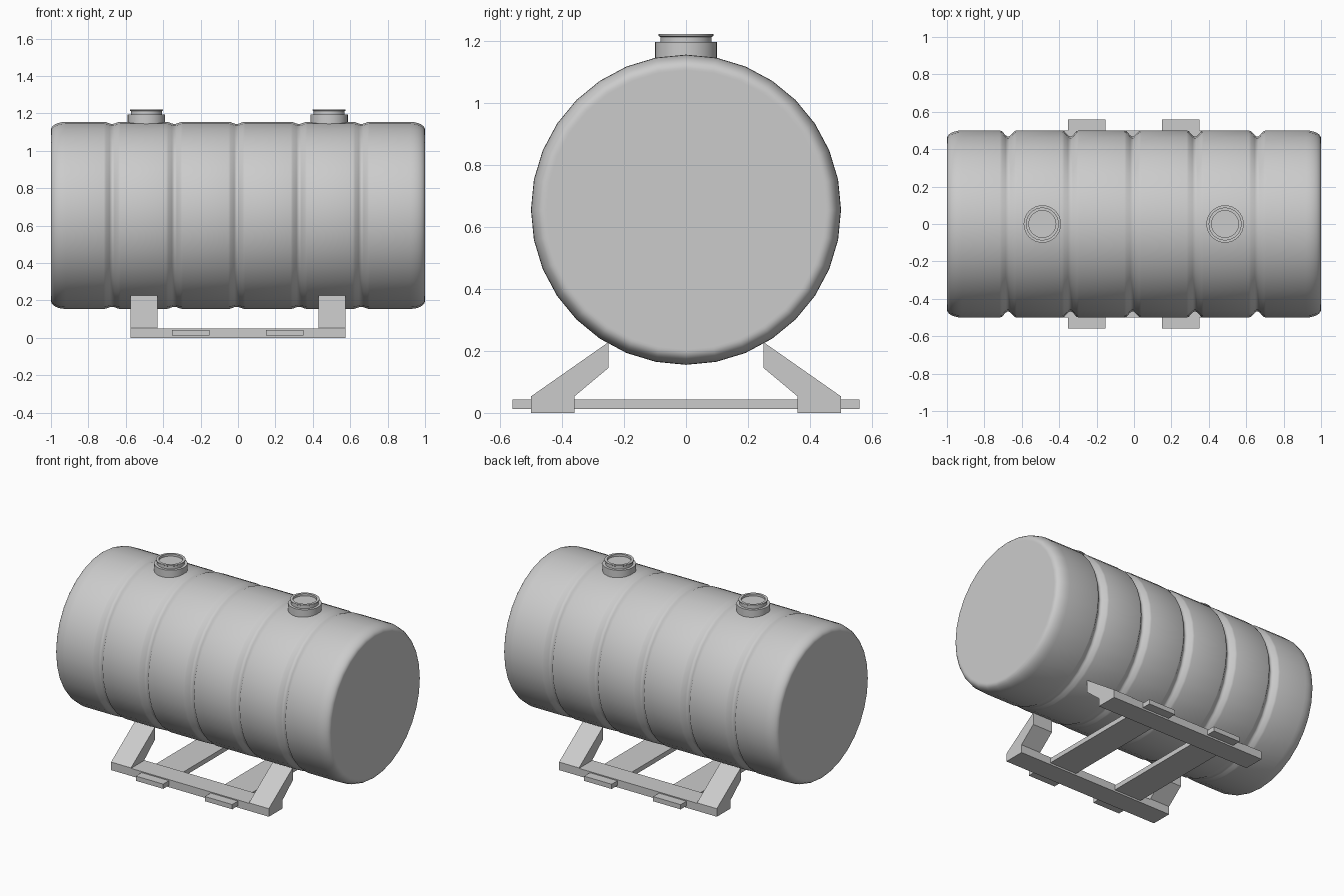
import bpy, bmesh, math

cube = bpy.data.objects.get("Cube")
if cube:
    bpy.data.objects.remove(cube, do_unlink=True)

grey = bpy.data.materials.new("light_grey")
grey.use_nodes = True
grey.diffuse_color = (0.6, 0.6, 0.6, 1)
grey.node_tree.nodes["Principled BSDF"].inputs["Base Color"].default_value = (0.6, 0.6, 0.6, 1)

SIDES = 32
AXIS_Z = 0.655
RADIUS = 0.5


def finish(name, bm, smooth_angle=None):
    bmesh.ops.recalc_face_normals(bm, faces=bm.faces)
    mesh = bpy.data.meshes.new(name)
    bm.to_mesh(mesh)
    bm.free()
    mesh.materials.append(grey)
    obj = bpy.data.objects.new(name, mesh)
    bpy.context.collection.objects.link(obj)
    if smooth_angle:
        bpy.ops.object.select_all(action="DESELECT")
        obj.select_set(True)
        bpy.context.view_layer.objects.active = obj
        bpy.ops.object.shade_smooth_by_angle(angle=math.radians(smooth_angle))
    return obj


def skin(name, rings, point, smooth_angle):
    """Join closed rings of points into a capped tube."""
    bm = bmesh.new()
    angles = [math.tau * i / SIDES for i in range(SIDES)]
    loops = [[bm.verts.new(point(r, a)) for a in angles] for r in rings]
    for low, high in zip(loops, loops[1:]):
        for i in range(SIDES):
            j = (i + 1) % SIDES
            bm.faces.new((low[i], low[j], high[j], high[i]))
    bm.faces.new(loops[0])
    bm.faces.new(loops[-1])
    return finish(name, bm, smooth_angle)


def box(name, x0, x1, y0, y1, z0, z1):
    bm = bmesh.new()
    bmesh.ops.create_cube(bm, size=1)
    for v in bm.verts:
        v.co = (x1 if v.co.x > 0 else x0, y1 if v.co.y > 0 else y0, z1 if v.co.z > 0 else z0)
    return finish(name, bm)


# Tank: rounded ends and five ring grooves, deeper at the sides than on top
ROUND_X, ROUND_R = 0.08, 0.042
rings = []
for step in range(7):
    t = math.pi / 2 * step / 6
    r = RADIUS - ROUND_R * (1 - math.sin(t))
    rings.append((-1 + ROUND_X * (1 - math.cos(t)), r, r))
rings.insert(0, (-1, rings[0][1] - 0.008, rings[0][2] - 0.008))
ends = [(-x, ry, rz) for x, ry, rz in reversed(rings)]
half_groove = [(-0.045, 0), (-0.033, 0.12), (-0.013, 0.82), (-0.004, 1)]
groove = half_groove + [(-x, d) for x, d in reversed(half_groove)]
for k in range(-2, 3):
    for dx, depth in groove:
        rings.append((k * 0.333 - 0.007 + dx, RADIUS - 0.032 * depth, RADIUS - 0.011 * depth))
rings += ends
skin("tank", rings,
     lambda r, a: (r[0], r[1] * math.sin(a), AXIS_Z + r[2] * math.cos(a)), 60)

# Filler necks with a flanged rim and recessed lid
neck = [(0.1, 1.1), (0.1, 1.195), (0.083, 1.195), (0.083, 1.212), (0.088, 1.215),
        (0.088, 1.222), (0.072, 1.222), (0.072, 1.208)]
for side, cx in (("right", -0.49), ("left", 0.487)):
    skin(f"filler_neck_{side}", neck,
         lambda r, a: (cx + r[0] * math.cos(a), r[0] * math.sin(a), r[1]), 30)

# Cradle: long beams, angled legs and cross bars
leg_profile = [(0.5, 0), (0.36, 0), (0.36, 0.053), (0.25, 0.145), (0.25, 0.228), (0.5, 0.053)]
for end, sy in (("front", -1), ("back", 1)):
    box(f"{end}_beam", -0.43, 0.43, *sorted((sy * 0.36, sy * 0.5)), 0, 0.05)
    for side, x0, x1 in (("right", -0.575, -0.43), ("left", 0.43, 0.575)):
        bm = bmesh.new()
        face = bm.faces.new([bm.verts.new((x0, sy * y, z)) for y, z in leg_profile])
        extruded = bmesh.ops.extrude_face_region(bm, geom=[face])
        verts = [g for g in extruded["geom"] if isinstance(g, bmesh.types.BMVert)]
        bmesh.ops.translate(bm, verts=verts, vec=(x1 - x0, 0, 0))
        # Keep the base cap that the extrusion replaced
        if not face.is_valid or len(bm.faces) < len(leg_profile) + 2:
            bmesh.ops.holes_fill(bm, edges=bm.edges)
        finish(f"{end}_leg_{side}", bm)

for side, x0 in (("right", -0.353), ("left", 0.15)):
    box(f"cross_bar_{side}", x0, x0 + 0.2, -0.56, 0.56, 0.012, 0.043)
